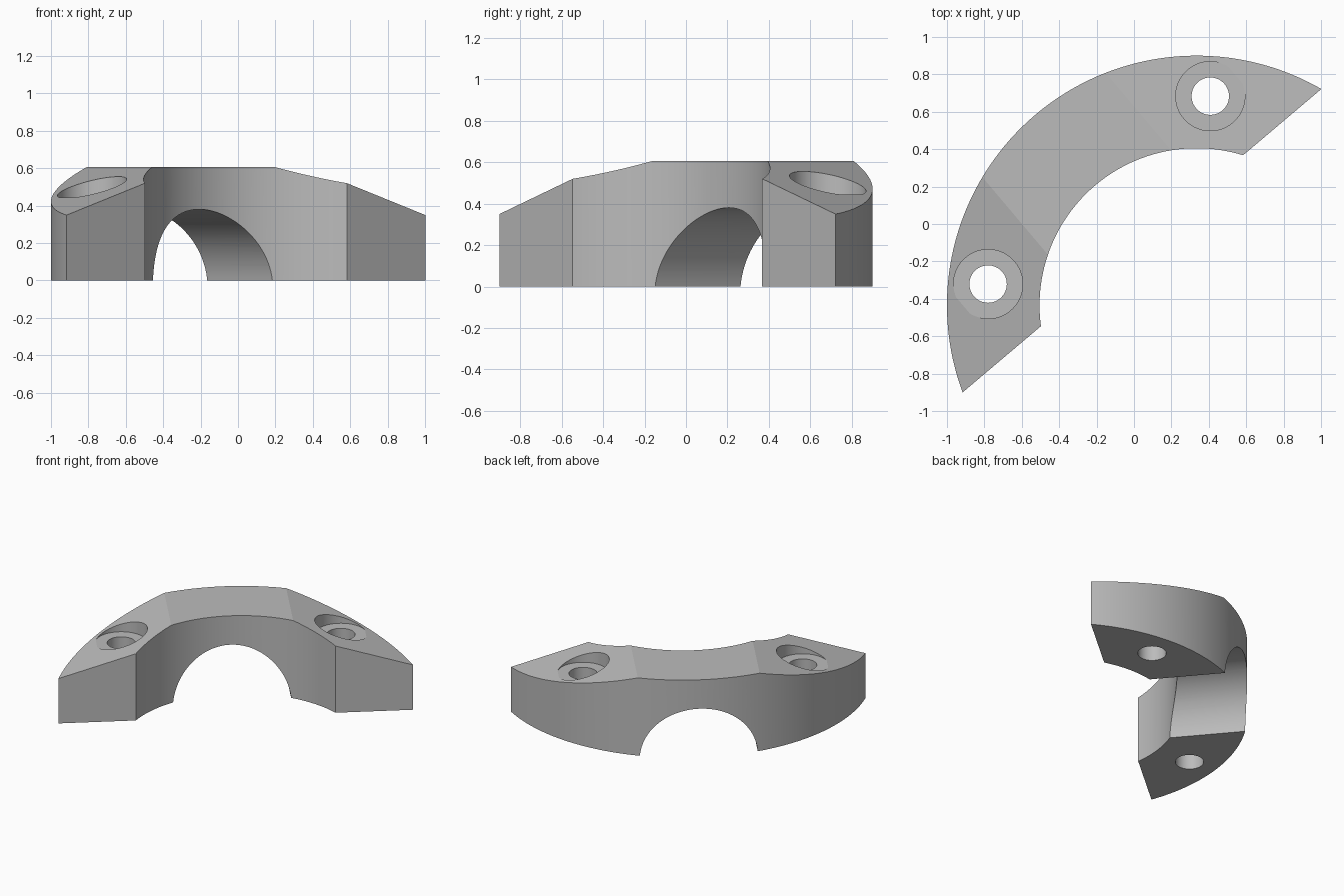
import bpy, bmesh
from math import sin, cos, asin, pi, sqrt, radians
from mathutils import Vector

cube = bpy.data.objects.get("Cube")
if cube:
    bpy.data.objects.remove(cube, do_unlink=True)

# Main dimensions, with local x along the chord and local y along the symmetry axis
OUTER, INNER, CHORD = 1.335, 0.84, 0.4526
TOP, FLAT_HALF, SLOPE = 0.605, 0.432, 0.3104
ARCH_R, ARCH_Z = 0.42, -0.04
HOLE_X, HOLE_Y, FLOOR = 0.778, 0.807, 0.443

grey = bpy.data.materials.new("mid grey")
grey.use_nodes = True
colour = (0.5, 0.5, 0.5, 1)
grey.diffuse_color = colour
bsdf = next(n for n in grey.node_tree.nodes if n.type == 'BSDF_PRINCIPLED')
bsdf.inputs["Base Color"].default_value = colour


def prism(name, points, offset):
    """Extrude a closed outline of 3D points along an offset."""
    bm = bmesh.new()
    face = bm.faces.new([bm.verts.new(p) for p in points])
    out = bmesh.ops.extrude_face_region(bm, geom=[face])
    moved = [v for v in out["geom"] if isinstance(v, bmesh.types.BMVert)]
    bmesh.ops.translate(bm, verts=moved, vec=Vector(offset))
    bmesh.ops.recalc_face_normals(bm, faces=bm.faces)
    mesh = bpy.data.meshes.new(name)
    bm.to_mesh(mesh)
    bm.free()
    mesh.materials.append(grey)
    obj = bpy.data.objects.new(name, mesh)
    bpy.context.collection.objects.link(obj)
    return obj


def arc(radius, start, end, steps):
    return [(radius * cos(start + (end - start) * i / steps),
             radius * sin(start + (end - start) * i / steps)) for i in range(steps + 1)]


def drill(name, x, radius, bottom):
    outline = [(x + px, HOLE_Y + py, bottom) for px, py in arc(radius, 0, 2 * pi, 64)[:-1]]
    return prism(name, outline, (0, 0, 1.5))


# Curved clamp body: ring cut off along a chord
a, b = asin(CHORD / OUTER), asin(CHORD / INNER)
plan = arc(OUTER, a, pi - a, 128) + arc(INNER, pi - b, b, 96)
body = prism("curved_clamp", [(x, y, 0) for x, y in plan], (0, 0, 1))

# Side profile: flat crown, sloping shoulders and arched underside
edge = 1.5
low = TOP - SLOPE * (edge - FLAT_HALF)
foot = asin(-ARCH_Z / ARCH_R)
arch = [(x, z + ARCH_Z) for x, z in arc(ARCH_R, pi - foot, foot, 64)]
side = [(-edge, 0)] + arch + [(edge, 0), (edge, low), (FLAT_HALF, TOP),
                              (-FLAT_HALF, TOP), (-edge, low)]
profile = prism("side_profile", [(x, 0, z) for x, z in side], (0, 2, 0))

# Counterbored bolt holes on both shoulders
cutters = [(profile, 'INTERSECT')]
for s, label in ((-1, "right"), (1, "left")):
    cutters.append((drill(label + "_bolt_hole", s * HOLE_X, 0.1, -0.5), 'DIFFERENCE'))
    cutters.append((drill(label + "_counterbore", s * HOLE_X, 0.185, FLOOR), 'DIFFERENCE'))

for cutter, operation in cutters:
    cutter.hide_render = True
    mod = body.modifiers.new(cutter.name, 'BOOLEAN')
    mod.operation, mod.solver, mod.object = operation, 'EXACT', cutter

# Bake the cuts and remove the cutters
graph = bpy.context.evaluated_depsgraph_get()
graph.update()
baked = bpy.data.meshes.new_from_object(body.evaluated_get(graph))
body.modifiers.clear()
body.data = baked
for cutter, _ in cutters:
    bpy.data.objects.remove(cutter, do_unlink=True)

# Turn the clamp into place
body.rotation_euler.z = radians(40.22)
body.location = (0.335, -0.435, 0)

for o in bpy.context.selected_objects:
    o.select_set(False)
body.select_set(True)
bpy.context.view_layer.objects.active = body
bpy.ops.object.shade_smooth_by_angle(angle=radians(12))
